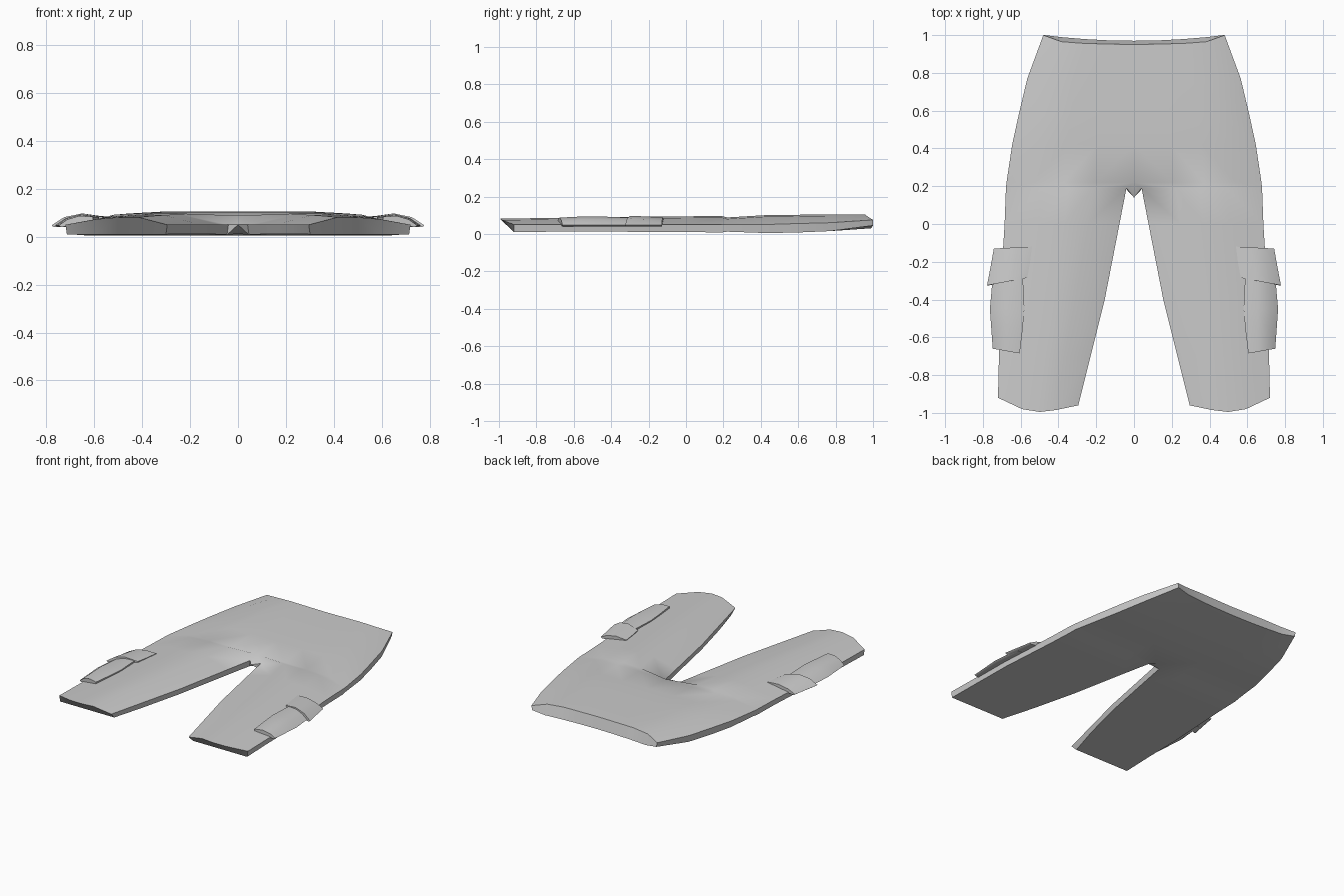
import bpy, bmesh, math

if "Cube" in bpy.data.objects:
    bpy.data.objects.remove(bpy.data.objects["Cube"])

cloth = bpy.data.materials.new("grey cloth")
cloth.use_nodes = True
COLOUR = (0.6, 0.6, 0.6, 1)
cloth.diffuse_color = COLOUR
cloth.node_tree.nodes["Principled BSDF"].inputs["Base Color"].default_value = COLOUR


def finish(name, bm, angle):
    """Turn a half model on +x into a mirrored, smooth shaded object."""
    bmesh.ops.recalc_face_normals(bm, faces=bm.faces)
    mesh = bpy.data.meshes.new(name)
    bm.to_mesh(mesh)
    bm.free()
    mesh.materials.append(cloth)
    obj = bpy.data.objects.new(name, mesh)
    bpy.context.collection.objects.link(obj)
    bpy.ops.object.select_all(action="DESELECT")
    obj.select_set(True)
    bpy.context.view_layer.objects.active = obj
    bpy.ops.object.shade_smooth_by_angle(angle=math.radians(angle))
    mirror = obj.modifiers.new("Mirror", "MIRROR")
    mirror.use_clip = True
    mirror.merge_threshold = 0.0005


def loft(bm, rings, closed):
    """Bridge consecutive rings; closed(i) says if strip i wraps around."""
    for i, (a, b) in enumerate(zip(rings, rings[1:])):
        n = len(a)
        for j in range(n if closed(i) else n - 1):
            k = (j + 1) % n
            bm.faces.new((a[j], a[k], b[k], b[j]))


# Trousers: stations of y, inner x, outer x, edge z, top z, bottom z
torso = [(0.97, 0, 0.48, 0.075, 0.105, 0.03),
         (0.77, 0, 0.565, 0.06, 0.105, 0.015),
         (0.58, 0, 0.61, 0.055, 0.102, 0.007),
         (0.42, 0, 0.645, 0.05, 0.1, 0.005),
         (0.22, 0, 0.675, 0.05, 0.088, 0.012)]
legs = [(0.19, 0.04, 0.678, 0.05, 0.096, 0.008),
        (0, 0.077, 0.685, 0.05, 0.094, 0.01),
        (-0.4, 0.155, 0.71, 0.05, 0.09, 0.012),
        (-0.7, 0.23, 0.715, 0.05, 0.086, 0.012),
        (-0.95, 0.295, 0.72, 0.05, 0.081, 0.01)]
stations = torso + legs
# Hem and waist edges curve, so each column has its own y shift there
HEM = (-0.01, -0.035, -0.045, -0.03, 0.03)
WAIST = (-0.02, -0.017, -0.014, -0.005, 0.03)

bm = bmesh.new()
rings = []
for i, (y, xi, xo, ze, zt, zb) in enumerate(stations):
    is_leg = i >= len(torso)
    cols = (0, 0.28, 0.48, 0.7, 1) if is_leg else (0, 0.3, 0.55, 0.8, 1)
    first, last = i == 0, i == len(stations) - 1
    top, bottom = [], []
    for j, f in enumerate(cols):
        x = xi + (xo - xi) * f
        edge = j == 4 or (is_leg and j == 0)
        z = ze if edge else zt - (0.008 if j == 3 else 0)
        ty, by = y, y
        if last:
            ty, by = y + HEM[j], y + 0.03
        if first:
            ty, by = y + WAIST[j], y + 0.03 * f * f
        inset = 0.006 * ((j == 0) - (j == 4)) if edge else 0
        low = zb + (0.015 if first and j == 4 else 0)
        top.append(bm.verts.new((x, ty, z)))
        bottom.append(bm.verts.new((x + inset, by, low)))
    rings.append(top + bottom[::-1])
split = len(torso) - 1
loft(bm, rings, lambda i: i > split)

# Crotch gusset between the legs
a, b = rings[split], rings[split + 1]
gusset = bm.verts.new((0, 0.14, 0.05))
for tri in ((a[0], b[0], gusset), (b[0], b[-1], gusset), (b[-1], a[-1], gusset)):
    bm.faces.new(tri)

# Close the waist and the hem with strips
for ring in (rings[0], rings[-1]):
    for j in range(4):
        bm.faces.new((ring[j], ring[j + 1], ring[8 - j], ring[9 - j]))
finish("trousers", bm, 42)


def pocket_part(name, rows):
    """Rows of y inner, y outer, x inner, x outer, height above the leg."""
    bm = bmesh.new()
    rings = []
    for yi, yo, xi, xo, h in rows:
        top, low = [], []
        for f, z, lift in ((0, 0.083, 0), (0.4, 0.081, 1), (0.75, 0.066, 1), (1, 0.047, 0)):
            x, y = xi + (xo - xi) * f, yi + (yo - yi) * f
            top.append(bm.verts.new((x, y, z + h * lift)))
            low.append(bm.verts.new((x - 0.01 * f, y, 0.04 + 0.02 * (1 - f))))
        rings.append(top + low[::-1])
    loft(bm, rings, lambda i: True)
    for ring in (rings[0], rings[-1]):
        bm.faces.new(ring)
    finish(name, bm, 50)


pocket_part("cargo_pockets", [(-0.25, -0.25, 0.59, 0.745, 0.004),
                              (-0.45, -0.45, 0.58, 0.763, 0.012),
                              (-0.56, -0.56, 0.59, 0.755, 0.012),
                              (-0.685, -0.66, 0.605, 0.748, 0.006)])
pocket_part("pocket_flaps", [(-0.12, -0.13, 0.54, 0.742, 0.006),
                             (-0.2, -0.22, 0.55, 0.758, 0.012),
                             (-0.285, -0.325, 0.565, 0.778, 0.016)])
